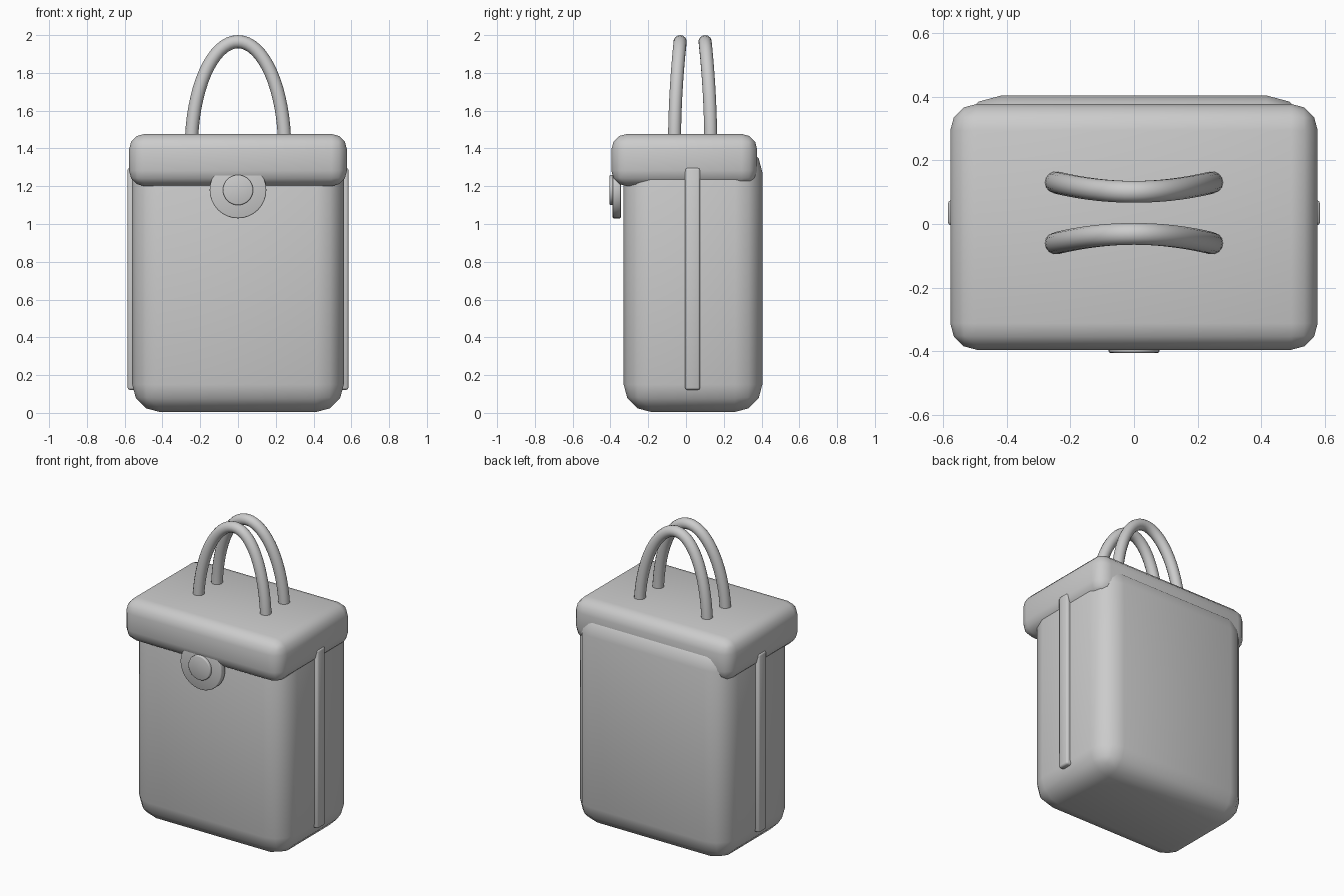
import bpy, bmesh, math
from mathutils import Matrix

if "Cube" in bpy.data.objects:
    bpy.data.objects.remove(bpy.data.objects["Cube"], do_unlink=True)

GREY = (0.6, 0.6, 0.6, 1)
mat = bpy.data.materials.new("plain_grey")
mat.use_nodes = True
mat.diffuse_color = GREY
mat.node_tree.nodes["Principled BSDF"].inputs["Base Color"].default_value = GREY
MID_Y = 0.035


def finish(bm, name, bevel=0, segments=3, smooth=50):
    mesh = bpy.data.meshes.new(name)
    if bevel:
        sharp = [e for e in bm.edges if e.calc_face_angle(0) > 0.8]
        bmesh.ops.bevel(bm, geom=sharp, offset=bevel, segments=segments,
                        profile=0.5, affect='EDGES', clamp_overlap=True)
    bmesh.ops.recalc_face_normals(bm, faces=bm.faces)
    bm.to_mesh(mesh)
    bm.free()
    mesh.materials.append(mat)
    obj = bpy.data.objects.new(name, mesh)
    bpy.context.collection.objects.link(obj)
    bpy.ops.object.select_all(action='DESELECT')
    obj.select_set(True)
    bpy.context.view_layer.objects.active = obj
    bpy.ops.object.shade_smooth_by_angle(angle=math.radians(smooth))
    return obj


def box(name, xs, ys, zs, bevel, segments=3):
    bm = bmesh.new()
    bmesh.ops.create_cube(bm, size=1)
    spans = (xs, ys, zs)
    for v in bm.verts:
        v.co = [(a + b) / 2 + c * (b - a) for c, (a, b) in zip(v.co, spans)]
    return finish(bm, name, bevel, segments)


def disc(name, radius, y_front, y_back, z, bevel):
    bm = bmesh.new()
    place = Matrix.Translation((0, (y_front + y_back) / 2, z)) @ Matrix.Rotation(math.pi / 2, 4, 'X')
    bmesh.ops.create_cone(bm, cap_ends=True, segments=32, radius1=radius, radius2=radius,
                          depth=y_back - y_front, matrix=place)
    return finish(bm, name, bevel, 2)


def handle(name, side):
    # Tube swept along an arch that leans towards the middle at its top
    bm = bmesh.new()
    rings, sides, radius = 32, 14, 0.035
    loops = []
    for i in range(rings + 1):
        a = math.pi * i / rings
        y = MID_Y + side * (0.096 - 0.03 * math.sin(a) ** 2)
        cx, cz = 0.247 * math.cos(a), 1.4 + 0.565 * math.sin(a)
        nx, nz = 0.565 * math.cos(a), 0.247 * math.sin(a)
        n = math.hypot(nx, nz)
        loop = []
        for j in range(sides):
            t = 2 * math.pi * j / sides
            r = radius * math.cos(t)
            loop.append(bm.verts.new((cx + r * nx / n, y + radius * math.sin(t), cz + r * nz / n)))
        loops.append(loop)
    for p, q in zip(loops, loops[1:]):
        for j in range(sides):
            k = (j + 1) % sides
            bm.faces.new((p[j], p[k], q[k], q[j]))
    bm.faces.new(loops[0])
    bm.faces.new(loops[-1])
    return finish(bm, name)


# Bag body and overhanging lid
box("body", (-0.56, 0.56), (-0.33, 0.404), (0.005, 1.42), 0.145)
box("lid", (-0.577, 0.577), (-0.395, 0.377), (1.2, 1.477), 0.083)

# Side strips
for name, s in (("left_strip", 1), ("right_strip", -1)):
    box(name, sorted((s * 0.53, s * 0.585)), (MID_Y - 0.04, MID_Y + 0.04), (0.122, 1.297), 0.012, 2)

# Round clasp
disc("clasp_plate", 0.15, -0.388, -0.345, 1.18, 0.006)
disc("clasp_button", 0.08, -0.405, -0.37, 1.18, 0.006)

# Carrying handles
handle("front_handle", -1)
handle("back_handle", 1)
